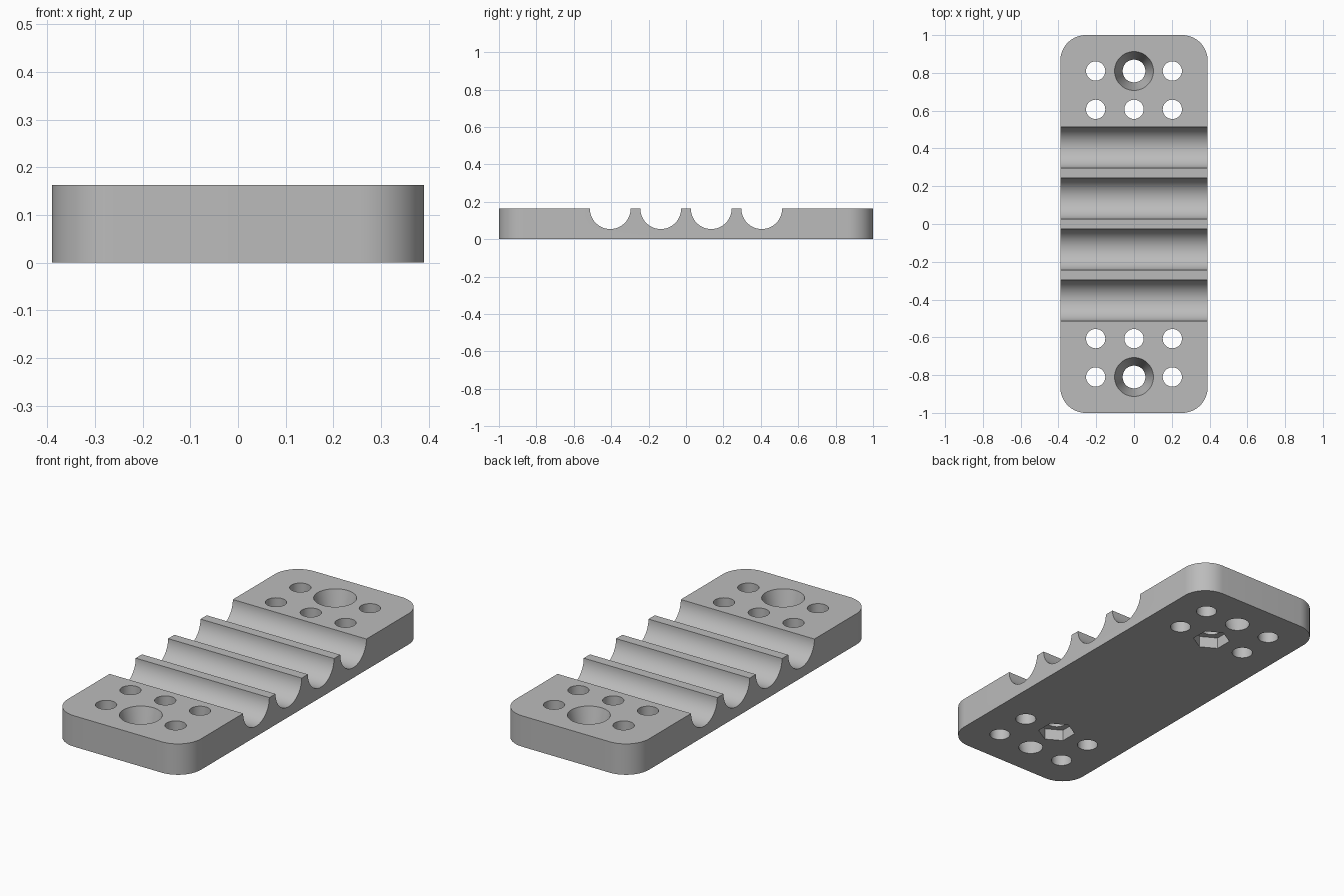
import bpy, bmesh, math
from mathutils import Matrix

cube = bpy.data.objects.get("Cube")
if cube:
    bpy.data.objects.remove(cube, do_unlink=True)

HALF_X, HALF_Y, TOP = 0.39, 1.0, 0.163
CORNER = 0.135
GROOVE_R = 0.109
HOLE_R = 0.051
OUTER_Y, INNER_Y, HOLE_X = 0.81, 0.607, 0.203

grey = bpy.data.materials.new("plain_grey")
grey.use_nodes = True
colour = (0.5, 0.5, 0.5, 1)
grey.diffuse_color = colour
grey.node_tree.nodes["Principled BSDF"].inputs["Base Color"].default_value = colour


def add_object(name, bm):
    bmesh.ops.recalc_face_normals(bm, faces=bm.faces)
    mesh = bpy.data.meshes.new(name)
    bm.to_mesh(mesh)
    bm.free()
    mesh.materials.append(grey)
    obj = bpy.data.objects.new(name, mesh)
    bpy.context.collection.objects.link(obj)
    return obj


def rounded_plate():
    """Rectangle with rounded corners, extruded upwards."""
    bm = bmesh.new()
    steps = 16
    verts = []
    for quarter, (sx, sy) in enumerate([(1, 1), (-1, 1), (-1, -1), (1, -1)]):
        for i in range(steps + 1):
            a = (quarter + i / steps) * math.pi / 2
            verts.append(bm.verts.new((sx * (HALF_X - CORNER) + CORNER * math.cos(a),
                                       sy * (HALF_Y - CORNER) + CORNER * math.sin(a), 0)))
    face = bm.faces.new(verts)
    out = bmesh.ops.extrude_face_region(bm, geom=[face])
    moved = [g for g in out["geom"] if isinstance(g, bmesh.types.BMVert)]
    bmesh.ops.translate(bm, verts=moved, vec=(0, 0, TOP))
    return add_object("clamp_plate", bm)


def cut(target, x, y, z, r_low, r_high, depth, sides, along_x=False):
    """Subtract a cylinder, cone or prism centred at the given point."""
    bm = bmesh.new()
    matrix = Matrix.Translation((x, y, z))
    if along_x:
        matrix = matrix @ Matrix.Rotation(math.pi / 2, 4, "Y")
    bmesh.ops.create_cone(bm, cap_ends=True, segments=sides, radius1=r_low,
                          radius2=r_high, depth=depth, matrix=matrix)
    cutter = add_object("cutter", bm)
    cutter.hide_render = True
    mod = target.modifiers.new("cut", "BOOLEAN")
    mod.operation = "DIFFERENCE"
    mod.solver = "EXACT"
    mod.object = cutter
    bpy.ops.object.modifier_apply(modifier=mod.name)
    bpy.data.objects.remove(cutter, do_unlink=True)


plate = rounded_plate()
bpy.ops.object.select_all(action="DESELECT")
bpy.context.view_layer.objects.active = plate
plate.select_set(True)

# Four half-round channels across the plate
for y in (-0.405, -0.135, 0.135, 0.405):
    cut(plate, 0, y, TOP, GROOVE_R, GROOVE_R, 1, 64, along_x=True)

for side in (-1, 1):
    # Straight bolt holes
    for x, y in ((-HOLE_X, OUTER_Y), (HOLE_X, OUTER_Y),
                 (-HOLE_X, INNER_Y), (0, INNER_Y), (HOLE_X, INNER_Y)):
        cut(plate, x, side * y, TOP / 2, HOLE_R, HOLE_R, 0.5, 48)
    # Tapered screw hole, wide at the top
    cut(plate, 0, side * OUTER_Y, TOP / 2, 0.055, 0.108, TOP * 1.25, 48)
    # Hexagonal nut pocket in the underside
    cut(plate, 0, side * INNER_Y, 0, 0.092, 0.092, 0.12, 6)

# Hexagon corners must lie along x, flats facing the ends
bpy.ops.object.shade_smooth_by_angle(angle=math.radians(30))
